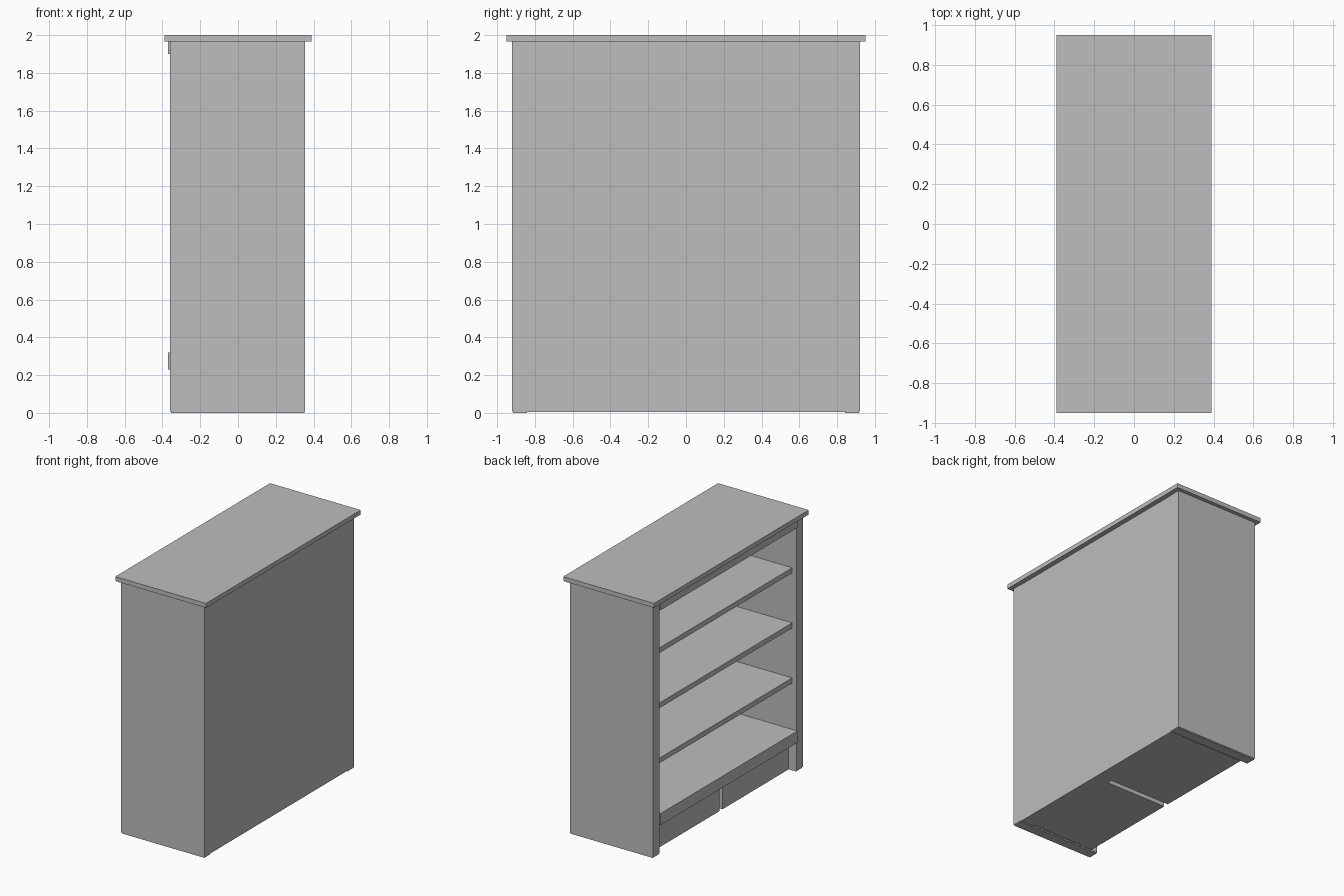
import bpy
import bmesh
from mathutils import Vector

old = bpy.data.objects.get("Cube")
if old:
    bpy.data.objects.remove(old, do_unlink=True)

# One plain grey finish for the whole bookcase
grey = bpy.data.materials.new("plain_grey")
grey.use_nodes = True
grey.diffuse_color = (0.51, 0.51, 0.51, 1)
grey.node_tree.nodes["Principled BSDF"].inputs["Base Color"].default_value = grey.diffuse_color


def box(name, x, y, z):
    """Box from (min, max) pairs along each axis."""
    bm = bmesh.new()
    bmesh.ops.create_cube(bm, size=1)
    for v in bm.verts:
        v.co = Vector([lo + (hi - lo) * (c + 0.5) for c, (lo, hi) in zip(v.co, (x, y, z))])
    mesh = bpy.data.meshes.new(name)
    bm.to_mesh(mesh)
    bm.free()
    mesh.materials.append(grey)
    obj = bpy.data.objects.new(name, mesh)
    bpy.context.collection.objects.link(obj)
    return obj


OUTER, INNER = 0.92, 0.84      # half widths outside and between the sides
FRONT, BACK = -0.36, 0.355     # open side and closed side
BACK_INNER = 0.23
UNDER_TOP = 1.965

# Overhanging top board
box("top_board", (-0.39, 0.39), (-0.95, 0.95), (UNDER_TOP, 2))

# Side panels, each on a thin foot plate, and the drawers of each half
for label, s in (("left", 1), ("right", -1)):
    side_y = sorted((s * INNER, s * OUTER))
    box(label + "_side_panel", (FRONT, BACK), side_y, (0.008, UNDER_TOP))
    foot_y = sorted((s * (INNER + 0.002), s * (OUTER - 0.004)))
    box(label + "_foot_plate", (FRONT + 0.005, BACK - 0.004), foot_y, (0, 0.008))
    drawer_y = sorted((s * 0.02, s * 0.83))
    box(label + "_base_drawer", (-0.30, BACK_INNER), drawer_y, (0.006, 0.225))

# Closed back, set in slightly between the sides
box("back_panel", (BACK_INNER, BACK - 0.003), (-INNER, INNER), (0.006, UNDER_TOP))

# Bottom deck and top rail stand slightly proud of the sides
box("bottom_deck", (-0.37, BACK_INNER), (-INNER, INNER), (0.23, 0.32))
box("top_rail", (-0.37, -0.325), (-INNER, INNER), (1.9, UNDER_TOP))

# Three evenly spaced shelves
for i in range(3):
    top = 0.72 + i * 0.428
    box(f"shelf_{i + 1}", (-0.325, BACK_INNER), (-INNER, INNER), (top - 0.04, top))
